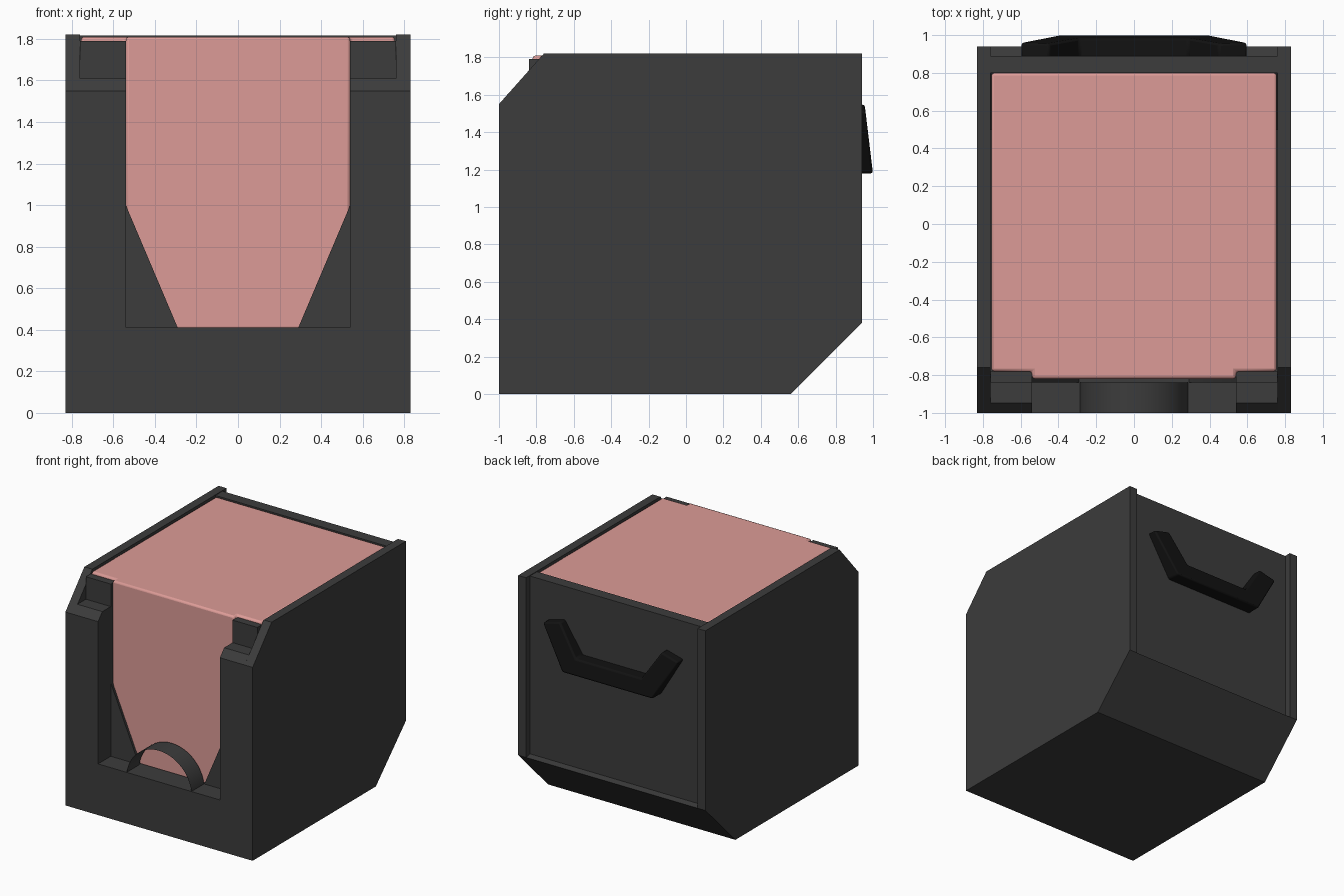
import bpy, bmesh, math
from mathutils import Matrix, Vector

if "Cube" in bpy.data.objects:
    bpy.data.objects.remove(bpy.data.objects["Cube"])


def material(name, rgb):
    m = bpy.data.materials.new(name)
    m.diffuse_color = (*rgb, 1)
    m.use_nodes = True
    m.node_tree.nodes["Principled BSDF"].inputs["Base Color"].default_value = m.diffuse_color
    return m


DARK = material("dark_shell", (0.045, 0.045, 0.045))
BLACK = material("black_grip", (0.006, 0.006, 0.006))
PINK = material("pink_fill", (0.72, 0.33, 0.31))


def finish(name, bm, mat, bevel=0.0):
    bmesh.ops.recalc_face_normals(bm, faces=bm.faces)
    me = bpy.data.meshes.new(name)
    bm.to_mesh(me)
    bm.free()
    ob = bpy.data.objects.new(name, me)
    bpy.context.collection.objects.link(ob)
    me.materials.append(mat)
    if bevel:
        mod = ob.modifiers.new("soft_edges", 'BEVEL')
        mod.width = bevel
        mod.segments = 2
    bpy.ops.object.select_all(action='DESELECT')
    ob.select_set(True)
    bpy.context.view_layer.objects.active = ob
    bpy.ops.object.shade_smooth_by_angle(angle=math.radians(40))
    return ob


def prism(axis, pts, a, b):
    """Extrude a 2D profile along an axis (x: yz profile, y: xz, z: xy)."""
    bm = bmesh.new()
    place = {'x': lambda p, t: (t, *p),
             'y': lambda p, t: (p[0], t, p[1]),
             'z': lambda p, t: (*p, t)}[axis]
    face = bm.faces.new([bm.verts.new(place(p, a)) for p in pts])
    ext = bmesh.ops.extrude_face_region(bm, geom=[face])
    step = Vector(place((0, 0), b - a))
    bmesh.ops.translate(bm, vec=step, verts=[v for v in ext['geom'] if isinstance(v, bmesh.types.BMVert)])
    return bm


def mirrored(right):
    """Close a right-hand profile with its mirror image."""
    return right + [(-x, z) for x, z in reversed(right)]


# side panels with chamfered corners, and stepped front posts
side = [(-1, 0), (0.56, 0), (0.94, 0.38), (0.94, 1.82), (-0.76, 1.82), (-1, 1.55)]
post = [(-1, 0.41), (-0.84, 0.41), (-0.84, 1.61), (-0.947, 1.61), (-1, 1.55)]
for s, label in ((-1, "left"), (1, "right")):
    finish(label + "_side_panel", prism('x', side, s * 0.76, s * 0.83), DARK)
    finish(label + "_front_post", prism('x', post, s * 0.54, s * 0.76), DARK)

# floor, sloped rear bottom and recessed back panel
tub = [(-0.84, 0), (0.56, 0), (0.94, 0.38), (0.89, 0.39), (0.89, 1.815),
       (0.80, 1.815), (0.80, 0.42), (0.50, 0.1), (-0.84, 0.1)]
finish("floor_and_back", prism('x', tub, -0.76, 0.76), DARK)

# low front sill
sill = [(-1, 0), (-0.84, 0), (-0.84, 0.41), (-1, 0.41)]
finish("front_sill", prism('x', sill, -0.76, 0.76), DARK)

# inner front wall with tapered opening
inner = mirrored([(0.29, 0.41), (0.54, 1.0), (0.54, 1.79), (0.76, 1.79), (0.76, 0.1)])
finish("inner_front_wall", prism('y', inner, -0.84, -0.78), DARK)

# open round collar in the front sill
bm = bmesh.new()
bmesh.ops.create_cone(bm, cap_ends=False, segments=48, radius1=0.29, radius2=0.29, depth=0.16,
                      matrix=Matrix.Translation((0, -0.92, 0.37)) @ Matrix.Rotation(math.pi / 2, 4, 'X'))
finish("front_collar", bm, DARK)

# pink contents, bulging into the front opening
fill = mirrored([(0.54, -0.82), (0.54, -0.78), (0.755, -0.78), (0.755, 0.80)])
finish("pink_contents", prism('z', fill, 0.40, 1.81), PINK, 0.015)

# back handle, leaning outwards toward its lower bar
grip = mirrored([(0.40, 1.18), (0.60, 1.51), (0.45, 1.55), (0.29, 1.31)])
bm = prism('y', grip, 0.88, 1.0)
for v in bm.verts:
    if v.co.y > 0.95:
        v.co.y = 0.955 + (1.55 - v.co.z) * 0.12
finish("back_handle", bm, BLACK, 0.012)
